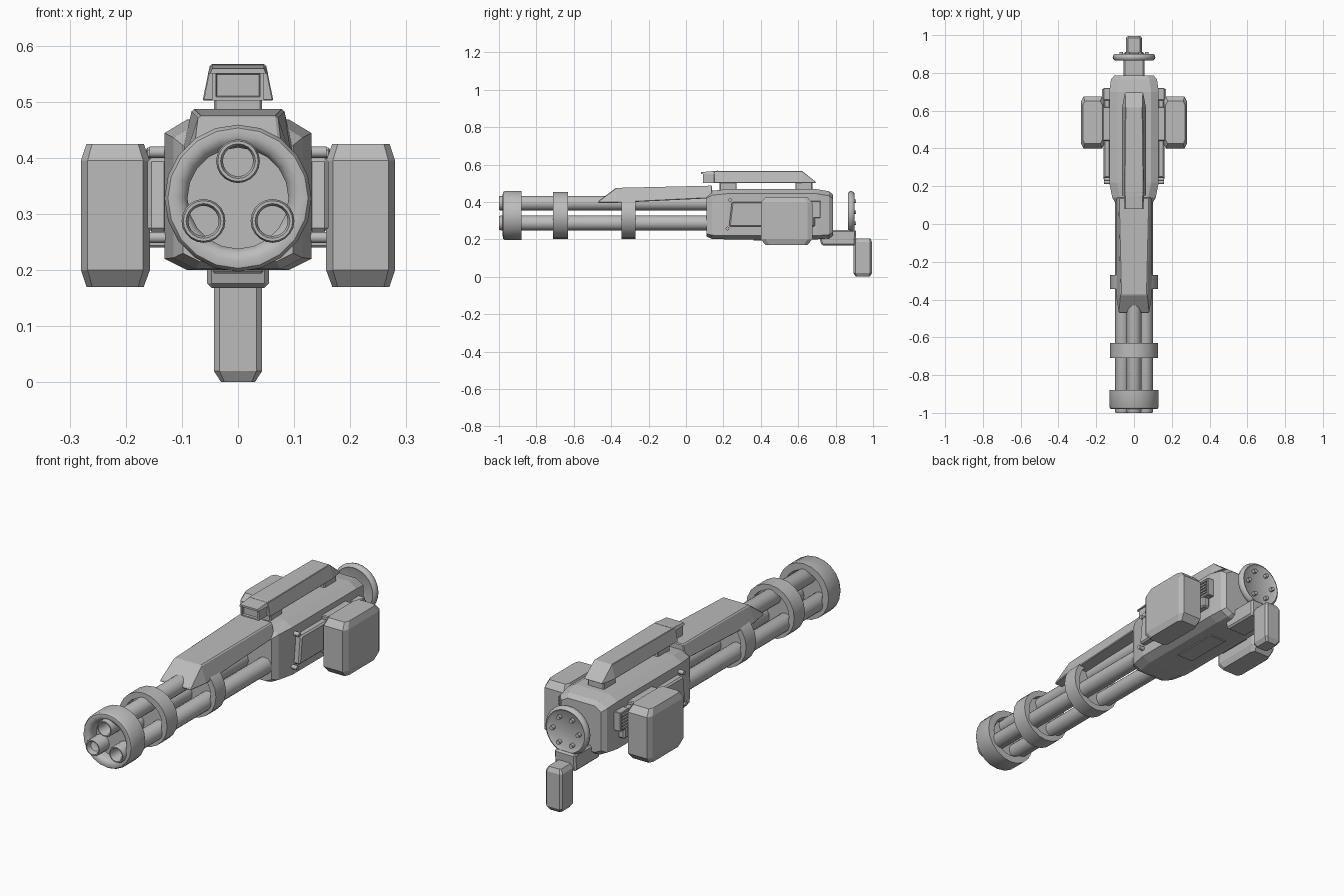
import bpy, bmesh, math
from mathutils import Matrix, Vector

if "Cube" in bpy.data.objects:
    bpy.data.objects.remove(bpy.data.objects["Cube"], do_unlink=True)

COLOUR = (0.5, 0.5, 0.5, 1)
metal = bpy.data.materials.new("plain_grey_metal")
metal.use_nodes = True
metal.diffuse_color = COLOUR
metal.node_tree.nodes["Principled BSDF"].inputs["Base Color"].default_value = COLOUR


def finish(name, bm, bevel=0, segments=1, smooth=False):
    bmesh.ops.recalc_face_normals(bm, faces=bm.faces)
    mesh = bpy.data.meshes.new(name)
    bm.to_mesh(mesh)
    bm.free()
    mesh.materials.append(metal)
    ob = bpy.data.objects.new(name, mesh)
    bpy.context.collection.objects.link(ob)
    if bevel:
        mod = ob.modifiers.new("Bevel", "BEVEL")
        mod.width, mod.segments, mod.limit_method = bevel, segments, "ANGLE"
    if smooth:
        bpy.ops.object.select_all(action="DESELECT")
        ob.select_set(True)
        bpy.context.view_layer.objects.active = ob
        bpy.ops.object.shade_smooth_by_angle(angle=math.radians(40))
    return ob


def box(name, xs, ys, zs, bevel=0, segments=1, smooth=False):
    bm = bmesh.new()
    bmesh.ops.create_cube(bm, size=1)
    for v in bm.verts:
        for i, (lo, hi) in enumerate((xs, ys, zs)):
            v.co[i] = hi if v.co[i] > 0 else lo
    return finish(name, bm, bevel, segments, smooth)


def loft(name, rings, bevel=0, inset=None):
    """Skin matching rings of points, with capped ends."""
    bm = bmesh.new()
    loops = [[bm.verts.new(p) for p in ring] for ring in rings]
    for a, b in zip(loops, loops[1:]):
        for i in range(len(a)):
            j = (i + 1) % len(a)
            bm.faces.new((a[i], a[j], b[j], b[i]))
    front = bm.faces.new(loops[0])
    bm.faces.new(loops[-1])
    bmesh.ops.recalc_face_normals(bm, faces=bm.faces)
    if inset:
        bmesh.ops.inset_individual(bm, faces=[front], thickness=inset, depth=0)
        bmesh.ops.inset_individual(bm, faces=[front], thickness=inset / 3, depth=-inset)
    return finish(name, bm, bevel)


def slab(x, y, z, cut_x, cut_y):
    """Rectangle with clipped corners at height z, x and y being (low, high)."""
    (a, b), (c, d) = x, y
    return [Vector(p + (z,)) for p in ((a + cut_x, c), (b - cut_x, c), (b, c + cut_y), (b, d - cut_y),
            (b - cut_x, d), (a + cut_x, d), (a, d - cut_y), (a, c + cut_y))]


def trapezoid(y, z0, z1, bottom, top):
    return [(-bottom, y, z0), (bottom, y, z0), (top, y, z1), (-top, y, z1)]


def lathe(name, profile, centre, sides=24, axis="Y", closed=True):
    """Spin (radius, distance) points round an axis through the centre."""
    bm = bmesh.new()
    verts = [bm.verts.new((r, 0, d)) for r, d in profile]
    n = len(verts)
    edges = [bm.edges.new((verts[i], verts[(i + 1) % n])) for i in range(n if closed else n - 1)]
    bmesh.ops.spin(bm, geom=verts + edges, cent=(0, 0, 0), axis=(0, 0, 1), angle=math.tau, steps=sides)
    bmesh.ops.remove_doubles(bm, verts=bm.verts, dist=0.0001)
    turn = Matrix.Rotation(-math.pi / 2, 4, "X") if axis == "Y" else Matrix.Rotation(math.pi / 2, 4, "Y")
    bmesh.ops.transform(bm, matrix=Matrix.Translation(centre) @ turn, verts=bm.verts)
    return finish(name, bm, smooth=True)


def rod(name, radius, length, centre, axis="Y", sides=16):
    return lathe(name, [(0, 0), (radius, 0), (radius, length), (0, length)], centre, sides, axis, False)


AXIS_Z = 0.328

# Three hollow barrels
for i in range(3):
    a = math.radians(90 + 120 * i)
    lathe("barrel", [(0, 0.5), (0.027, 0.5), (0.027, 0.01), (0.031, 0), (0.036, 0), (0.039, 0.008), (0.039, 1.15), (0, 1.15)],
          (0.071 * math.cos(a), -1, AXIS_Z - 0.005 + 0.071 * math.sin(a)), 20, closed=False)

# Muzzle collar and barrel clamps
lathe("muzzle_collar", [(0.09, 0.02), (0.098, 0.006), (0.112, 0), (0.125, 0.002), (0.131, 0.012), (0.131, 0.1), (0.098, 0.1), (0.09, 0.09)],
      (0, -0.98, AXIS_Z), 20)
for y, depth in ((-0.71, 0.08), (-0.345, 0.075)):
    lathe("barrel_clamp", [(0.098, 0), (0.126, 0), (0.126, depth), (0.098, depth)], (0, y, AXIS_Z), 20)
for y in (-0.93, -0.67, -0.31):
    rod("barrel_spacer", 0.1, 0.015, (0, y, AXIS_Z), sides=20)

# Shroud over the barrels
loft("barrel_shroud", [trapezoid(-0.47, 0.395, 0.403, 0.082, 0.078),
                       trapezoid(-0.375, 0.395, 0.475, 0.097, 0.07),
                       trapezoid(0.14, 0.42, 0.487, 0.097, 0.082)], bevel=0.004)

# Receiver body, with long corner chamfers and tapered ends
def section(y, half, low, high, cut):
    return [(s * x, y, z) for s, x, z in (
        (-1, half - cut, low), (1, half - cut, low), (1, half, low + cut * 0.5), (1, half, high - cut * 0.6),
        (1, half - cut, high), (-1, half - cut, high), (-1, half, high - cut * 0.6), (-1, half, low + cut * 0.5))]

loft("receiver_body", [section(0.11, 0.098, 0.215, 0.44, 0.03), section(0.14, 0.115, 0.202, 0.46, 0.04),
                       section(0.22, 0.131, 0.2, 0.468, 0.04), section(0.7, 0.131, 0.2, 0.468, 0.04),
                       section(0.765, 0.122, 0.205, 0.457, 0.04), section(0.785, 0.105, 0.22, 0.44, 0.035)])
box("belly_plate", (-0.045, 0.045), (0.36, 0.6), (0.194, 0.202), 0.003)

# Sight rail on two feet
loft("sight_rail", [trapezoid(0.15, 0.502, 0.566, 0.063, 0.05), trapezoid(0.62, 0.502, 0.566, 0.063, 0.045),
                    trapezoid(0.695, 0.502, 0.506, 0.05, 0.045)], bevel=0.006)
loft("sight_window", [trapezoid(0.09, 0.502, 0.557, 0.046, 0.046), trapezoid(0.17, 0.502, 0.562, 0.046, 0.046)], inset=0.009)
loft("sight_hood", [trapezoid(0.08, 0.55, 0.559, 0.05, 0.046), trapezoid(0.17, 0.55, 0.567, 0.054, 0.046)])
for y in (0.18, 0.585):
    box("rail_foot", (-0.043, 0.043), (y, y + 0.09), (0.455, 0.506), 0.004)

# Side equipment, mirrored
for side, label in ((1, "left"), (-1, "right")):
    def xs(a, b):
        return tuple(sorted((side * a, side * b)))

    wide, narrow = xs(0.157, 0.28), xs(0.168, 0.27)
    loft(label + "_ammo_box", [slab(narrow, (0.425, 0.65), 0.17, 0.01, 0.02), slab(wide, (0.4, 0.675), 0.2, 0.012, 0.025),
                               slab(wide, (0.4, 0.675), 0.395, 0.012, 0.025), slab(narrow, (0.425, 0.65), 0.425, 0.01, 0.02)])
    # Slanted side panel
    loft(label + "_side_panel", [[(side * x, y, z) for y, z in ((0.23, 0.268), (0.69, 0.268), (0.69, 0.4), (0.245, 0.4))]
                                 for x in (0.125, 0.161)], bevel=0.007)
    # Panel studs and box mounts
    for y, z in ((0.222, 0.258), (0.237, 0.41)):
        rod(label + "_panel_stud", 0.01, 0.04, (0.118 if side > 0 else -0.158, y, z), "X", 12)
    for z in (0.25, 0.408):
        box(label + "_box_mount", xs(0.12, 0.165), (0.44, 0.62), (z - 0.01, z + 0.01), 0.004)
    # Slatted vent behind the box
    box(label + "_vent_back", xs(0.12, 0.162), (0.655, 0.72), (0.315, 0.405), 0.003)
    for i in range(5):
        z = 0.33 + i * 0.015
        box(label + "_vent_slat", xs(0.15, 0.169), (0.66, 0.715), (z - 0.004, z + 0.004))

# Rear arm, grip and round back plate
loft("rear_arm", [[(x, y, z) for y, z in ((0.705, 0.24), (0.725, 0.168), (0.905, 0.168), (0.91, 0.25), (0.8, 0.25))]
                  for x in (-0.055, 0.055)], bevel=0.008)
loft("rear_grip", [slab((-0.03, 0.03), (0.908, 0.982), 0, 0.006, 0.006), slab((-0.043, 0.043), (0.895, 0.995), 0.02, 0.01, 0.01),
                   slab((-0.043, 0.043), (0.895, 0.995), 0.185, 0.01, 0.01), slab((-0.032, 0.032), (0.905, 0.985), 0.205, 0.006, 0.006)])
PLATE_Z = 0.345
lathe("back_plate", [(0, 0.004), (0.09, 0.004), (0.1, 0), (0.109, 0.006), (0.113, 0.018), (0.109, 0.03), (0.1, 0.036), (0.088, 0.028), (0, 0.028)],
      (0, 0.865, PLATE_Z), 28, closed=False)
for i in range(6):
    a = math.tau * i / 6
    rod("back_plate_bolt", 0.01, 0.025, (0.068 * math.cos(a), 0.885, PLATE_Z + 0.068 * math.sin(a)), sides=10)
